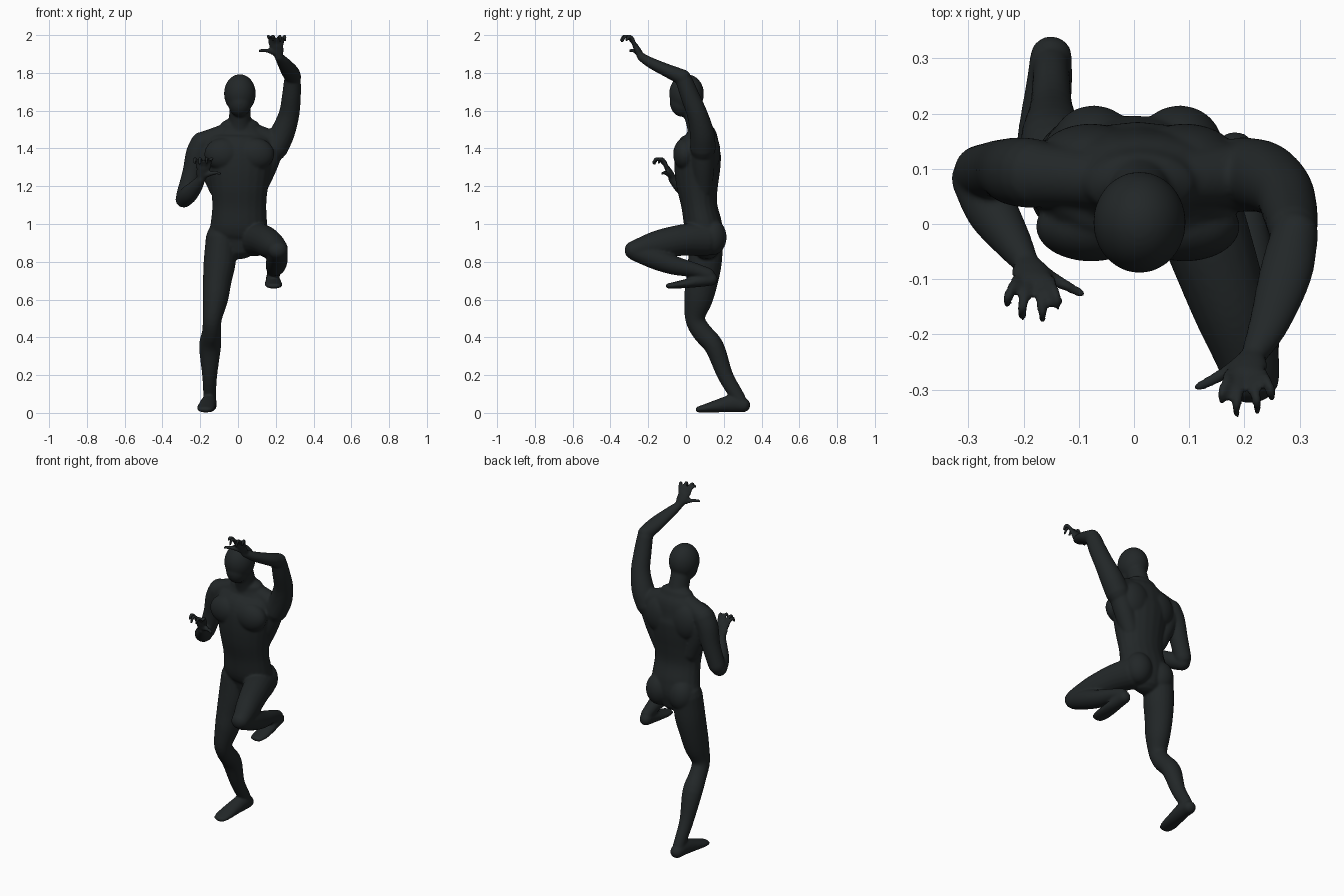
import bpy, bmesh, math
from mathutils import Vector, Matrix

bm = bmesh.new()
N = 20


def spline(pts, steps=4):
    """Catmull-Rom through points of (x, y, z, r_side, r_depth)."""
    p = [Vector(q) for q in pts]
    p = [2 * p[0] - p[1]] + p + [2 * p[-1] - p[-2]]
    out = []
    for i in range(1, len(p) - 2):
        a, b, c, d = p[i - 1:i + 3]
        for k in range(steps):
            t = k / steps
            out.append(0.5 * (2 * b + (c - a) * t + (2 * a - 5 * b + 4 * c - d) * t ** 2
                              + (3 * b - a - 3 * c + d) * t ** 3))
    return out + [p[-2]]


def tube(pts, side=(1, 0, 0)):
    """Loft of elliptical rings with rounded ends."""
    pts = [q if len(q) == 5 else (*q, q[3]) for q in pts]
    s = spline(pts)
    c = [Vector(q[:3]) for q in s]
    frames = []
    n = len(s)
    for i in range(n):
        t = (c[min(i + 1, n - 1)] - c[max(i - 1, 0)]).normalized()
        frames.append((c[i], t, s[i][3], s[i][4]))

    def cap(f, sign):
        o, t, a, b = f
        h = min(a, b) * 0.9
        return [(o + t * sign * h * math.sin(q), t, a * math.cos(q), b * math.cos(q))
                for q in (0.5, 1.0, 1.35)]
    frames = cap(frames[0], -1)[::-1] + frames + cap(frames[-1], 1)
    rings = []
    for o, t, a, b in frames:
        u = Vector(side)
        u = (u - t * u.dot(t)).normalized()
        v = t.cross(u)
        rings.append([bm.verts.new(o + u * a * math.cos(2 * math.pi * k / N)
                                   + v * b * math.sin(2 * math.pi * k / N)) for k in range(N)])
    for r0, r1 in zip(rings, rings[1:]):
        for k in range(N):
            bm.faces.new((r0[k], r0[(k + 1) % N], r1[(k + 1) % N], r1[k]))
    bm.faces.new(rings[0][::-1])
    bm.faces.new(rings[-1])


def ball(loc, r):
    bmesh.ops.create_uvsphere(bm, u_segments=32, v_segments=20, radius=1,
                              matrix=Matrix.Translation(loc) @ Matrix.Diagonal((*r, 1)))


def hand(w, s):
    """Palm, four curled fingers and thumb; s mirrors in x."""
    w = Vector(w)

    def at(x, y, z, *r):
        return (w.x + s * x, w.y + y, w.z + z, *r)
    tube([at(0, 0, 0, .023, .02), at(.006, -.014, .03, .034, .018),
          at(.013, -.032, .062, .036, .014)])
    for bx, tx, ty, tz in ((-.017, -.034, -.075, .085), (.003, -.008, -.098, .08),
                           (.023, .029, -.104, .085), (.042, .056, -.08, .1)):
        m = (bx + tx) / 2
        tube([at(bx, -.03, .06, .0105), at(m, ty * .6, .097, .01),
              at(tx, ty * .85, .107, .0095), at(tx, ty, tz, .0085)])
    tube([at(.012, -.008, .015, .015), at(.05, -.03, .028, .0125),
          at(.078, -.045, .033, .0105), at(.1, -.056, .03, .009)])


# torso and neck
tube([(0, .11, .88, .1, .075), (0, .108, .94, .15, .09), (.005, .09, 1.0, .15, .1),
      (.007, .07, 1.1, .143, .095), (.007, .06, 1.2, .153, .11), (.007, .06, 1.3, .17, .122),
      (.007, .065, 1.39, .185, .12), (.01, .08, 1.46, .165, .09), (.01, .075, 1.51, .11, .065)])
tube([(.01, .08, 1.47, .08, .07), (.01, .06, 1.54, .06, .06), (.01, .03, 1.63, .056, .06)])

# head and jaw
ball((.01, .003, 1.69), (.084, .092, .103))
ball((.01, -.018, 1.645), (.064, .068, .078))

# chest, shoulder slope, side muscles, buttocks
for s in (-1, 1):
    ball((.007 + s * .085, -.005, 1.37), (.1, .063, .085))
    ball((.007 + s * .085, .12, 1.38), (.095, .062, .11))
    tube([(.01 + s * .03, .075, 1.5, .05), (.01 + s * .12, .085, 1.46, .055),
          (.01 + s * .19, .09, 1.43, .06)], (0, 1, 0))
    tube([(s * .1, .09, 1.18, .05), (s * .15, .09, 1.31, .06), (s * .19, .09, 1.42, .06)])
    ball((.005 + s * .078, .14, .93), (.078, .075, .095))

# raised left arm
tube([(.195, .09, 1.40, .068), (.235, .085, 1.48, .065), (.27, .06, 1.58, .055),
      (.283, .02, 1.68, .05), (.288, -.01, 1.76, .045)])
tube([(.292, -.015, 1.775, .043), (.275, -.09, 1.808, .048, .036),
      (.245, -.18, 1.85, .037, .029), (.217, -.238, 1.885, .024, .023)])
hand((.215, -.24, 1.887), -1)

# bent right arm
tube([(-.185, .092, 1.43, .064), (-.215, .095, 1.37, .062), (-.242, .1, 1.27, .053),
      (-.28, .095, 1.15, .048)])
tube([(-.288, .085, 1.13, .045), (-.258, .025, 1.16, .047), (-.222, -.03, 1.2, .036),
      (-.196, -.07, 1.237, .024)])
hand((-.195, -.07, 1.238), 1)

# standing right leg and foot
tube([(-.088, .11, .93, .082, .088), (-.097, .1, .8, .085, .09), (-.11, .085, .7, .076, .085),
      (-.12, .065, .6, .067, .076), (-.136, .048, .5, .051, .053), (-.14, .083, .43, .05, .053),
      (-.148, .15, .35, .058, .052), (-.15, .207, .2, .04, .042), (-.15, .265, .1, .034, .038),
      (-.15, .285, .065, .034, .036)])
tube([(-.15, .307, .04, .038, .037), (-.154, .25, .05, .042, .047), (-.164, .17, .037, .046, .035),
      (-.171, .1, .024, .047, .022), (-.174, .065, .018, .038, .016)])

# raised left leg and foot
tube([(.085, .1, .92, .088, .092), (.13, -.02, .915, .08, .083), (.175, -.15, .89, .07, .076),
      (.205, -.24, .87, .058, .058), (.212, -.28, .86, .053, .05)])
tube([(.212, -.27, .855, .05), (.208, -.16, .815, .056), (.2, -.06, .78, .054, .05),
      (.192, .05, .755, .04, .038), (.186, .12, .73, .034, .036)])
tube([(.183, .135, .71, .036, .036), (.185, .08, .7, .039, .033), (.187, .02, .688, .045, .026),
      (.189, -.05, .677, .047, .019), (.19, -.095, .672, .038, .014)])

bmesh.ops.recalc_face_normals(bm, faces=bm.faces)
mesh = bpy.data.meshes.new("figure_body")
bm.to_mesh(mesh)
bm.free()
body = bpy.data.objects.new("figure_body", mesh)
bpy.context.collection.objects.link(body)

# fuse all parts into one smooth skin
rm = body.modifiers.new("fuse", 'REMESH')
rm.mode = 'VOXEL'
rm.voxel_size = .0065
rm.use_smooth_shade = True
sm = body.modifiers.new("soften", 'SMOOTH')
sm.factor = .5
sm.iterations = 8

mat = bpy.data.materials.new("dark_skin_suit")
mat.diffuse_color = (.016, .02, .021, 1)
mesh.materials.append(mat)
